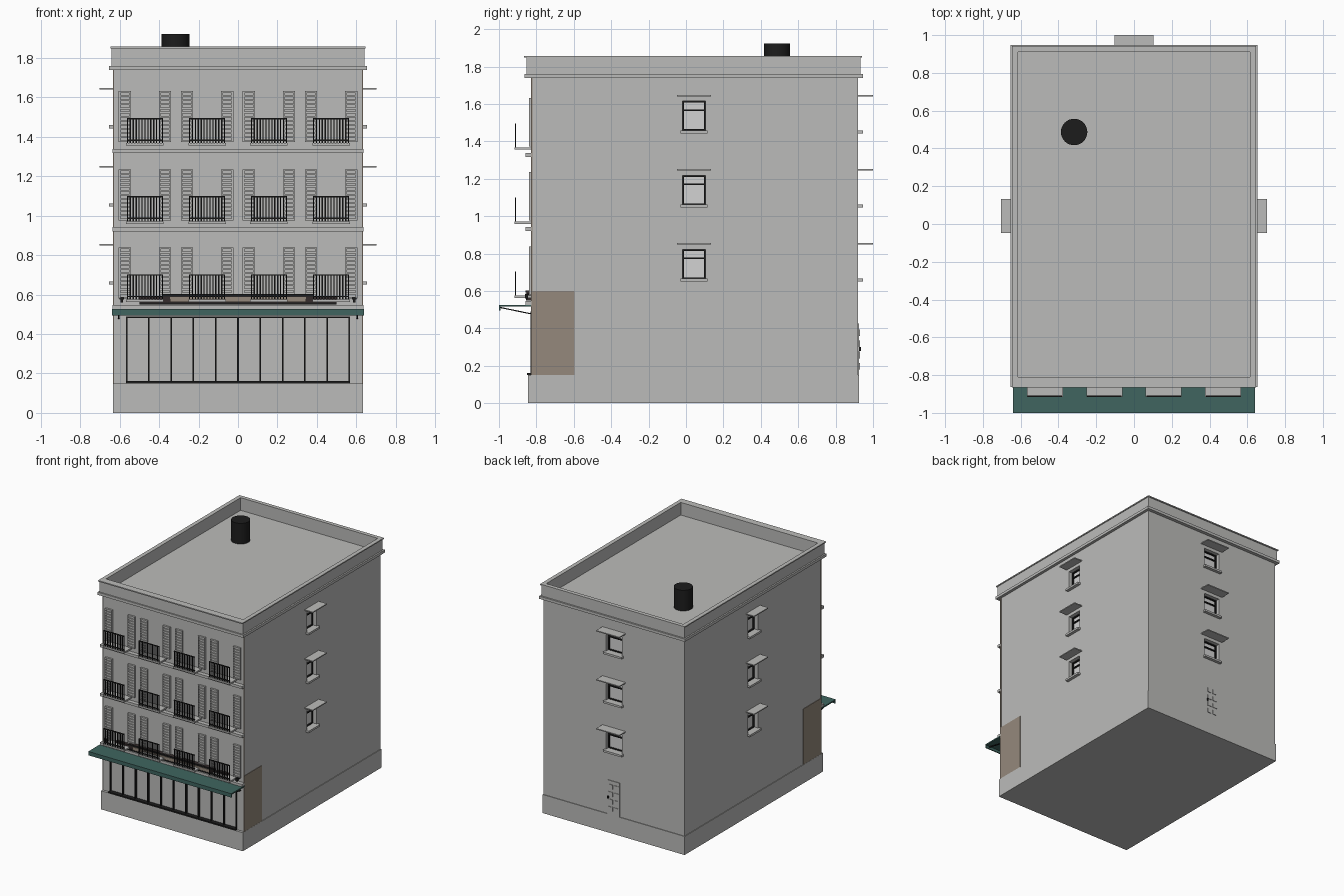
import bpy, bmesh
from math import atan2, hypot
from mathutils import Matrix, Vector

cube = bpy.data.objects.get("Cube")
if cube:
    bpy.data.objects.remove(cube, do_unlink=True)


def material(name, r, g, b):
    m = bpy.data.materials.new(name)
    m.use_nodes = True
    m.diffuse_color = (r, g, b, 1)
    bsdf = m.node_tree.nodes["Principled BSDF"]
    bsdf.inputs["Base Color"].default_value = (r, g, b, 1)
    bsdf.inputs["Roughness"].default_value = 0.8
    return m


WALL = material("wall_grey", 0.5, 0.5, 0.49)
BLACK = material("iron_black", 0.012, 0.012, 0.012)
GREEN = material("awning_green", 0.05, 0.13, 0.115)
BROWN = material("panel_brown", 0.3, 0.25, 0.2)
DARK = material("sign_dark", 0.035, 0.025, 0.025)
GLASS = material("pale_glass", 0.65, 0.65, 0.65)


def finish(name, bm, mat):
    mesh = bpy.data.meshes.new(name)
    bmesh.ops.recalc_face_normals(bm, faces=bm.faces)
    bm.to_mesh(mesh)
    bm.free()
    mesh.materials.append(mat)
    ob = bpy.data.objects.new(name, mesh)
    bpy.context.collection.objects.link(ob)
    return ob


def part(name, mat, boxes):
    """One object made of axis-aligned boxes (x0, x1, y0, y1, z0, z1)."""
    bm = bmesh.new()
    for x0, x1, y0, y1, z0, z1 in boxes:
        place = Matrix.Translation(((x0 + x1) / 2, (y0 + y1) / 2, (z0 + z1) / 2))
        size = Matrix.Diagonal((abs(x1 - x0), abs(y1 - y0), abs(z1 - z0), 1))
        bmesh.ops.create_cube(bm, size=1, matrix=place @ size)
    return finish(name, bm, mat)


def ring(x, y0, y1, ix, iy0, iy1, z0, z1):
    """Four boxes around a rectangular opening."""
    return [(-x, x, y0, iy0, z0, z1), (-x, x, iy1, y1, z0, z1),
            (-x, -ix, iy0, iy1, z0, z1), (ix, x, iy0, iy1, z0, z1)]


W, FRONT, BACK = 0.63, -0.825, 0.92
STOREY = 0.3965
FLOORS = [0, -STOREY, -2 * STOREY]
BAYS = [-0.472, -0.157, 0.157, 0.472]

# Main masses
body = part("building_body", WALL, [(-W, W, FRONT, BACK, 0.1, 1.755)])
part("plinth", WALL, [(-0.635, 0.635, -0.845, 0.925, 0, 0.15)])
part("cornice", WALL, ring(0.653, -0.863, 0.947, 0.62, -0.82, 0.91, 1.738, 1.76))
part("parapet", WALL, ring(0.641, -0.853, 0.934, 0.614, -0.81, 0.91, 1.75, 1.848))
part("coping", WALL, ring(0.647, -0.866, 0.942, 0.614, -0.81, 0.91, 1.848, 1.857))
part("string_courses", WALL,
     [(-0.637, 0.637, -0.858, FRONT, z, z + 0.021) for z in (0.525, 0.921, 1.317)])

# Roof vent
bm = bmesh.new()
bmesh.ops.create_cone(bm, cap_ends=True, segments=32, radius1=0.07, radius2=0.07,
                      depth=0.17, matrix=Matrix.Translation((-0.317, 0.487, 1.837)))
vent = finish("roof_vent", bm, BLACK)
bpy.context.view_layer.objects.active = vent
vent.select_set(True)
bpy.ops.object.shade_smooth_by_angle()
vent.select_set(False)

# Side and back windows: u runs along the wall, d points outward
WALLS = {
    "left": (lambda u0, u1, d0, d1, z0, z1: (W + d0, W + d1, u0, u1, z0, z1), 0.0425, 0.0625, 0.09),
    "right": (lambda u0, u1, d0, d1, z0, z1: (-W - d0, -W - d1, u0, u1, z0, z1), 0.0425, 0.0625, 0.09),
    "back": (lambda u0, u1, d0, d1, z0, z1: (u0, u1, BACK + d0, BACK + d1, z0, z1), 0, 0.073, 0.104),
}
holes = []
for side, (to, c, h, hood) in WALLS.items():
    frames, panes, sills, hoods = [], [], [], []
    a, b, t = c - h, c + h, 0.008
    for f in FLOORS:
        lo, hi, bar = 1.457 + f, 1.615 + f, 1.567 + f
        holes.append(to(a, b, -0.045, 0.02, lo, hi))
        panes.append(to(a, b, -0.046, -0.042, lo, hi))
        for u0, u1, z0, z1 in [(a, a + t, lo, hi), (b - t, b, lo, hi), (a, b, lo, lo + t),
                               (a, b, hi - t, hi), (a, b, bar - t / 2, bar + t / 2)]:
            frames.append(to(u0, u1, -0.043, -0.03, z0, z1))
        sills.append(to(a - 0.01, b + 0.01, -0.03, 0.025, lo - 0.014, lo + 0.002))
        hoods.append(to(c - hood, c + hood, 0, 0.073 if side != "back" else 0.08,
                        1.641 + f, 1.649 + f))
    part(side + "_window_frames", BLACK, frames)
    part(side + "_window_panes", GLASS, panes)
    part(side + "_window_sills", WALL, sills)
    part(side + "_window_hoods", WALL, hoods)

# Shopfront opening is cut together with the window openings
holes.append((-0.565, 0.565, FRONT - 0.05, FRONT + 0.01, 0.15, 0.49))
cutter = part("opening_cutter", WALL, holes)
cutter.hide_render = True
cut = body.modifiers.new("openings", "BOOLEAN")
cut.object, cut.solver = cutter, "EXACT"
bpy.context.view_layer.objects.active = body
bpy.ops.object.modifier_apply(modifier=cut.name)
bpy.data.objects.remove(cutter, do_unlink=True)

# Shopfront bars
step = 1.13 / 10
bars = [(-0.565 + i * step - 0.004, -0.565 + i * step + 0.004, -0.832, -0.815, 0.15, 0.49)
        for i in range(11)]
bars += [(-0.569, 0.569, -0.85, -0.815, 0.15, 0.161), (-0.569, 0.569, -0.832, -0.815, 0.482, 0.49)]
part("shopfront_frame", BLACK, bars)

# Louvred shutters and balconies
shutters, slabs, rails = [], [], []
for f in FLOORS:
    for c in BAYS:
        for s in (c - 0.102, c + 0.102):
            lo, hi = 1.373 + f, 1.632 + f
            shutters.append((s - 0.031, s + 0.031, -0.832, FRONT, lo, hi))
            shutters += [(s + k - 0.004, s + k + 0.004, -0.84, FRONT, lo, hi) for k in (-0.027, 0.027)]
            n = 12
            for i in range(n + 1):
                z = lo + (hi - lo - 0.009) * i / n
                shutters.append((s - 0.025, s + 0.025, -0.84, FRONT, z, z + 0.009))
        slabs.append((c - 0.095, c + 0.095, -0.917, FRONT, 1.355 + f, 1.368 + f))
        for z in (1.38, 1.489):
            rails.append((c - 0.092, c + 0.092, -0.915, -0.908, z + f, z + f + 0.007))
        for i in range(13):
            x = c - 0.089 + 0.178 * i / 12
            rails.append((x - 0.003, x + 0.003, -0.914, -0.909, 1.368 + f, 1.492 + f))
part("shutters", WALL, shutters)
part("balcony_slabs", WALL, slabs)
part("balcony_railings", BLACK, rails)

# Awning with front lip and slanted struts
part("awning", GREEN, [(-0.64, 0.64, -1.0, -0.83, 0.516, 0.526),
                       (-0.64, 0.64, -1.0, -0.992, 0.495, 0.526)])
bm = bmesh.new()
a, b = Vector((0, -0.995, 0.512)), Vector((0, -0.83, 0.478))
d = b - a
for x in (-0.605, 0.605):
    m = (Matrix.Translation((a + b) / 2 + Vector((x, 0, 0))) @ Matrix.Rotation(atan2(d.z, d.y), 4, "X")
         @ Matrix.Diagonal((0.008, hypot(d.y, d.z), 0.006, 1)))
    bmesh.ops.create_cube(bm, size=1, matrix=m)
finish("awning_struts", bm, BLACK)

# Sign board and wall lamps
part("sign_board", DARK, [(-0.5, 0.5, -0.848, FRONT, 0.552, 0.59),
                          (-0.38, 0.38, -0.853, FRONT, 0.578, 0.602)])
part("sign_bars", BLACK, [(-0.5, 0.5, -0.855, FRONT, 0.55, 0.56),
                          (-0.38, 0.38, -0.858, FRONT, 0.591, 0.602)])
part("sign_panel", BROWN, [(-0.345, 0.345, -0.858, -0.85, 0.563, 0.587)])
lamps = []
for x in (-0.59, 0.59):
    lamps += [(x - 0.012, x + 0.012, -0.86, FRONT, 0.575, 0.584),
              (x - 0.007, x + 0.007, -0.862, -0.845, 0.56, 0.58)]
part("wall_lamps", BLACK, lamps)

# Brown side panels and facade edge strips
panels = []
for s in (-1, 1):
    panels += [(s * W, s * 0.634, FRONT, -0.597, 0.15, 0.6),
               (s * W, s * 0.634, -0.83, -0.82, 0.15, 1.74)]
part("side_panels", BROWN, panels)

# Back door with thin raised mouldings
part("back_door", WALL, [(-0.053, 0.053, BACK, BACK + 0.005, 0.15, 0.425)])
mould = [(x - 0.019, x + 0.019, BACK, BACK + 0.009, z, z + 0.035)
         for x in (-0.025, 0.025) for z in (0.18, 0.24, 0.3, 0.36)]
part("back_door_panels", WALL, mould)
part("back_door_handle", BLACK, [(0.042, 0.05, BACK, BACK + 0.016, 0.28, 0.3)])
